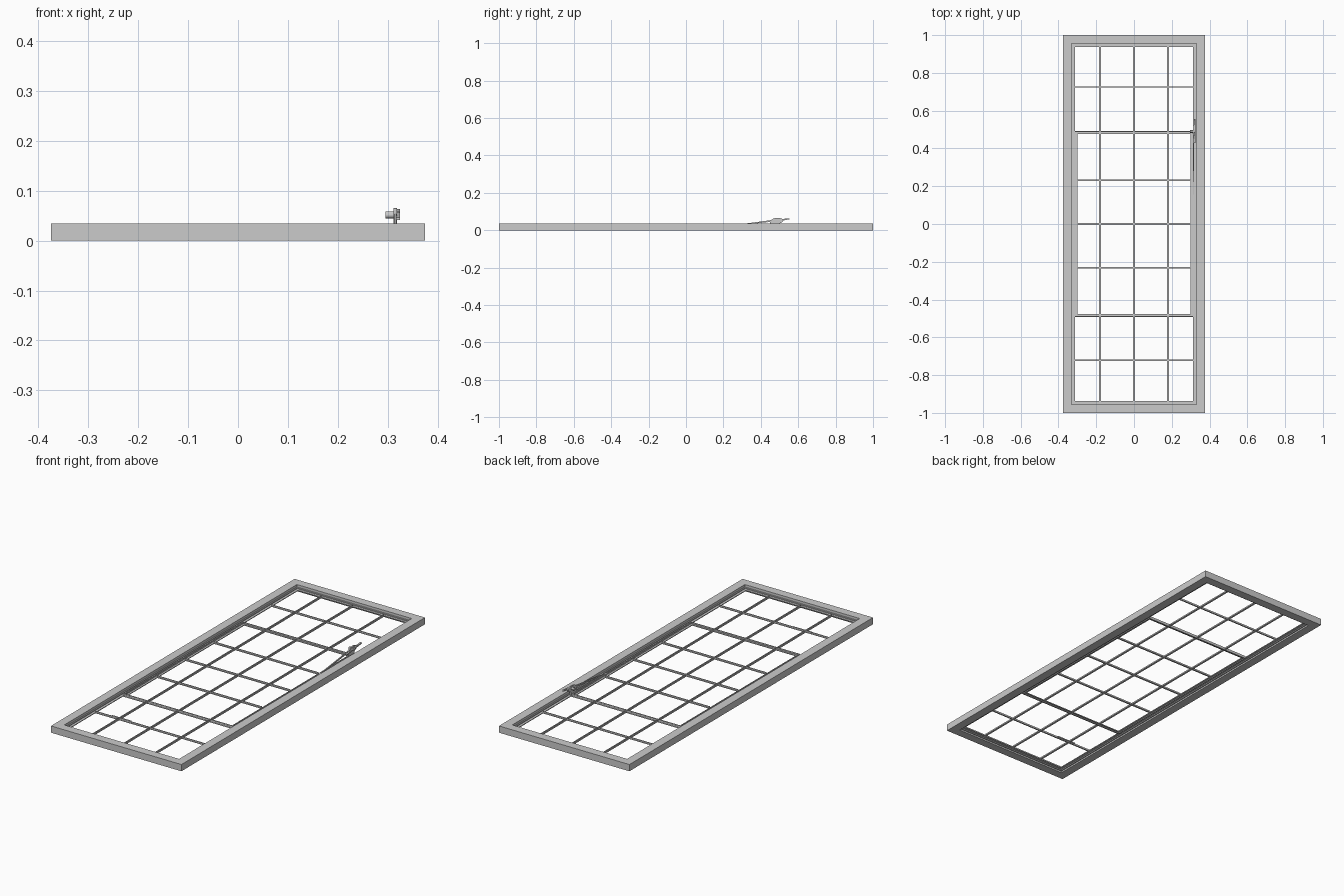
import bpy, bmesh, math
from mathutils import Matrix

if "Cube" in bpy.data.objects:
    bpy.data.objects.remove(bpy.data.objects["Cube"])


def mesh_object(name, bm):
    bmesh.ops.recalc_face_normals(bm, faces=bm.faces)
    me = bpy.data.meshes.new(name)
    bm.to_mesh(me)
    bm.free()
    ob = bpy.data.objects.new(name, me)
    bpy.context.collection.objects.link(ob)
    return ob


def ring(name, profile, cx=0.0, cy=0.0):
    """Mitred rectangular frame; profile is a closed loop of (half_x, half_y, z)."""
    bm = bmesh.new()
    loops = [[bm.verts.new((cx + sx * hx, cy + sy * hy, z)) for hx, hy, z in profile]
             for sx, sy in ((1, 1), (-1, 1), (-1, -1), (1, -1))]
    n = len(profile)
    for i in range(4):
        a, b = loops[i], loops[(i + 1) % 4]
        for j in range(n):
            k = (j + 1) % n
            bm.faces.new((a[j], b[j], b[k], a[k]))
    return mesh_object(name, bm)


def section(hx, hy, pts):
    """Turn (inset, z) points into a ring profile."""
    return [(hx - d, hy - d, z) for d, z in pts]


def bar(name, axis, pos, a, b, flange, web, z0, z1, z2):
    """T-section glazing bar along x or y."""
    f, w = flange / 2, web / 2
    pts = [(-f, z0), (f, z0), (f, z1), (w, z1), (w, z2), (-w, z2), (-w, z1), (-f, z1)]
    bm = bmesh.new()
    ends = []
    for t in (a, b):
        ends.append([bm.verts.new((t, pos + o, z) if axis == 'x' else (pos + o, t, z))
                     for o, z in pts])
    for e in ends:
        bm.faces.new(e)
    for i in range(8):
        j = (i + 1) % 8
        bm.faces.new((ends[0][i], ends[0][j], ends[1][j], ends[1][i]))
    return mesh_object(name, bm)


def side_plate(name, x0, x1, outline):
    """Extrude a (y, z) outline along x."""
    bm = bmesh.new()
    ends = [[bm.verts.new((x, y, z)) for y, z in outline] for x in (x0, x1)]
    for e in ends:
        bm.faces.new(e)
    n = len(outline)
    for i in range(n):
        j = (i + 1) % n
        bm.faces.new((ends[0][i], ends[0][j], ends[1][j], ends[1][i]))
    return mesh_object(name, bm)


def pin(name, x0, x1, y, z, r):
    bm = bmesh.new()
    m = Matrix.Translation(((x0 + x1) / 2, y, z)) @ Matrix.Rotation(math.pi / 2, 4, 'Y')
    bmesh.ops.create_cone(bm, cap_ends=True, segments=20, radius1=r, radius2=r,
                          depth=x1 - x0, matrix=m)
    return mesh_object(name, bm)


# Surround and the stepped steel frame inside it
ring("outer_surround", section(0.375, 1.0, [(0, 0), (0.045, 0), (0.045, 0.035), (0, 0.035)]))
ring("fixed_frame", section(0.330, 0.955, [(0, 0.008), (0.006, 0.008), (0.006, 0.013),
     (0.018, 0.013), (0.018, 0.017), (0.006, 0.017), (0.006, 0.022), (0, 0.022)]))

# Opening casement in the middle
ring("casement_frame", section(0.312, 0.490, [(0, 0.009), (0.004, 0.009), (0.004, 0.013),
     (0.014, 0.013), (0.014, 0.017), (0.004, 0.017), (0.004, 0.024), (0, 0.024)]))

# Upright glazing bars, in three runs
for x in (-0.18, 0, 0.18):
    for part, a, b in (("lower", -0.94, -0.488), ("middle", -0.478, 0.478), ("upper", 0.488, 0.94)):
        bar(f"upright_bar_{part}", 'y', x, a, b, 0.010, 0.004, 0.013, 0.016, 0.023)

# Cross glazing bars
for y in (-0.232, 0, 0.232):
    bar("casement_cross_bar", 'x', y, -0.30, 0.30, 0.009, 0.004, 0.013, 0.016, 0.023)
for y in (-0.722, 0.725):
    bar("fixed_cross_bar", 'x', y, -0.314, 0.314, 0.007, 0.004, 0.013, 0.016, 0.023)
# Meeting rails above and below the casement
for y in (-0.488, 0.488):
    bar("meeting_rail", 'x', y, -0.314, 0.314, 0.008, 0.005, 0.009, 0.013, 0.020)

# Stay: sloping arm, bracket, pivot and grip
side_plate("stay_arm", 0.313, 0.318, [(0.14, 0.009), (0.14, 0.015), (0.34, 0.039),
           (0.46, 0.055), (0.46, 0.047), (0.34, 0.032)])
side_plate("stay_bracket", 0.312, 0.319, [(0.45, 0.020), (0.45, 0.052), (0.47, 0.064),
           (0.50, 0.066), (0.525, 0.058), (0.515, 0.044), (0.50, 0.036), (0.50, 0.020)])
side_plate("stay_grip", 0.317, 0.325, [(0.43, 0.042), (0.43, 0.047), (0.50, 0.059),
           (0.55, 0.064), (0.555, 0.059), (0.53, 0.054), (0.50, 0.051)])
pin("stay_pivot", 0.296, 0.324, 0.49, 0.052, 0.007)

# Small catch on the lower cross bar
bm = bmesh.new()
bmesh.ops.create_cube(bm, size=1, matrix=Matrix.Translation((-0.165, -0.720, 0.022))
                      @ Matrix.Diagonal((0.11, 0.006, 0.006, 1)))
mesh_object("lower_catch", bm)
